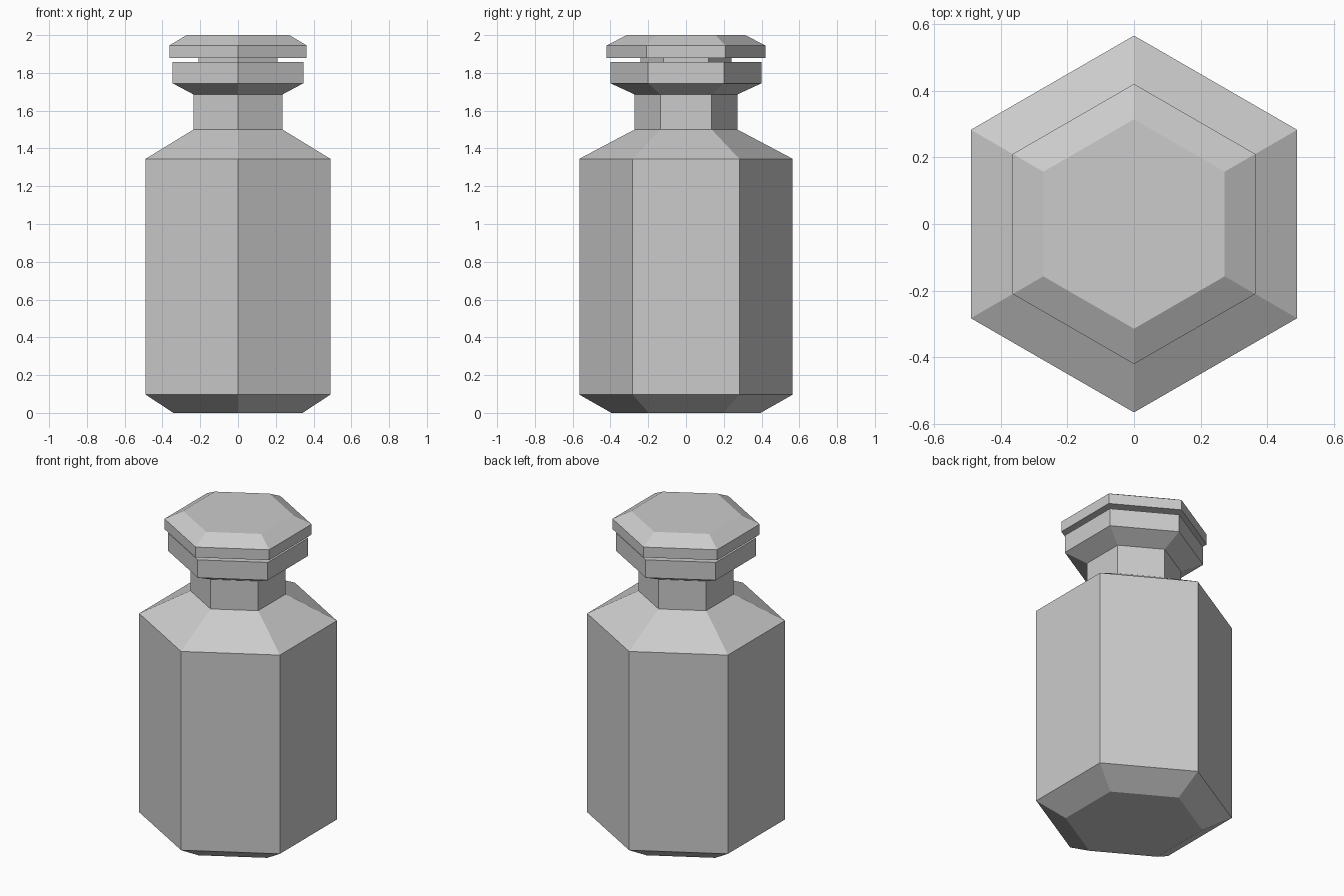
import bpy, bmesh
from math import sin, cos, radians

if "Cube" in bpy.data.objects:
    bpy.data.objects.remove(bpy.data.objects["Cube"])

SIDES = 6


def hex_lathe(name, profile):
    """Closed six-sided solid from (radius, z) pairs, corners on the y axis."""
    bm = bmesh.new()
    rings = []
    for r, z in profile:
        angles = [radians(90 + 360 / SIDES * i) for i in range(SIDES)]
        rings.append([bm.verts.new((r * cos(a), r * sin(a), z)) for a in angles])
    for low, high in zip(rings, rings[1:]):
        for i in range(SIDES):
            j = (i + 1) % SIDES
            bm.faces.new((low[i], low[j], high[j], high[i]))
    bm.faces.new(rings[0][::-1])
    bm.faces.new(rings[-1])
    bmesh.ops.recalc_face_normals(bm, faces=bm.faces)
    mesh = bpy.data.meshes.new(name)
    bm.to_mesh(mesh)
    bm.free()
    obj = bpy.data.objects.new(name, mesh)
    bpy.context.collection.objects.link(obj)
    return obj


# Jar: chamfered base, straight body, sloped shoulder, neck and flared rim
hex_lathe("jar_body", [(0.395, 0), (0.565, 0.097), (0.565, 1.345), (0.272, 1.5),
                       (0.272, 1.686), (0.4, 1.745), (0.4, 1.857)])

# Stopper: narrow plug sunk into the rim, wide cap with a bevelled top
hex_lathe("stopper", [(0.24, 1.78), (0.24, 1.88), (0.42, 1.88),
                      (0.42, 1.945), (0.314, 2.0)])
